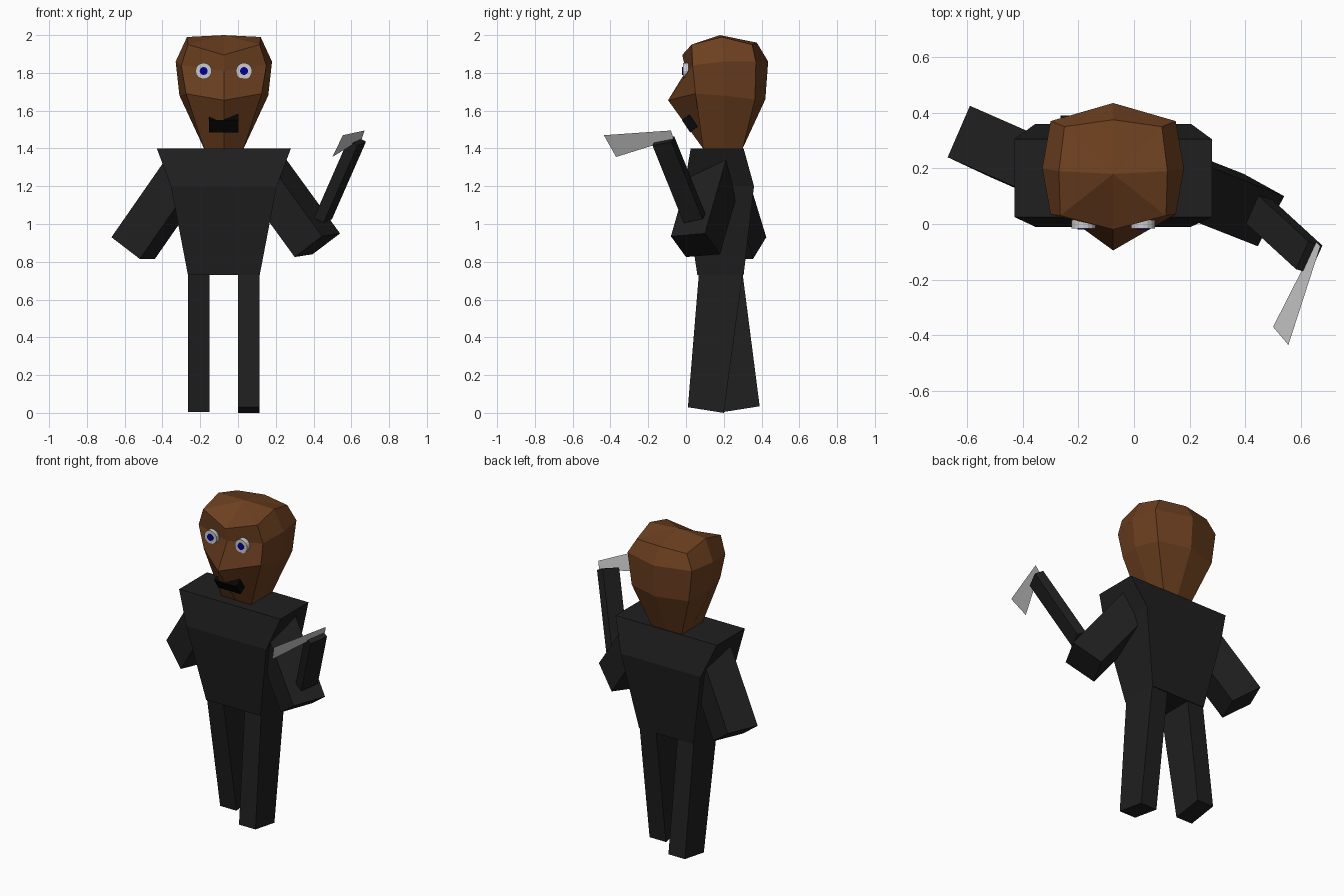
import bpy, bmesh
from mathutils import Vector as V

if "Cube" in bpy.data.objects:
    bpy.data.objects.remove(bpy.data.objects["Cube"])

CX = -0.075  # body centre line


def material(name, rgb):
    m = bpy.data.materials.new(name)
    m.diffuse_color = (*rgb, 1)
    m.use_nodes = True
    m.node_tree.nodes["Principled BSDF"].inputs["Base Color"].default_value = m.diffuse_color
    return m


BROWN = material("brown", (0.15, 0.05, 0.014))
BLACK = material("black", (0.014, 0.014, 0.015))
INK = material("ink", (0.002, 0.002, 0.002))
WHITE = material("white", (0.6, 0.6, 0.6))
BLUE = material("blue", (0.0, 0.0, 0.3))


def finish(name, bm, mat=None):
    bmesh.ops.recalc_face_normals(bm, faces=bm.faces)
    me = bpy.data.meshes.new(name)
    bm.to_mesh(me)
    bm.free()
    ob = bpy.data.objects.new(name, me)
    bpy.context.collection.objects.link(ob)
    if mat:
        me.materials.append(mat)
    return ob


def loft(name, rings, mat, apex=None):
    """Skin closed rings; the last end is a fan to apex if given."""
    bm = bmesh.new()
    vs = [[bm.verts.new(p) for p in r] for r in rings]
    n = len(vs[0])
    for a, b in zip(vs, vs[1:]):
        for i in range(n):
            j = (i + 1) % n
            bm.faces.new((a[i], a[j], b[j], b[i]))
    bm.faces.new(vs[0])
    if apex:
        top = bm.verts.new(apex)
        for i in range(n):
            bm.faces.new((vs[-1][i], vs[-1][(i + 1) % n], top))
    else:
        bm.faces.new(vs[-1])
    return finish(name, bm, mat)


def rect(x0, x1, y0, y1, z0, z1=None):
    """Rectangle ring; z0 at the front edge, z1 at the back edge."""
    z1 = z0 if z1 is None else z1
    return [(x0, y0, z0), (x1, y0, z0), (x1, y1, z1), (x0, y1, z1)]


def prism(name, corner, u, v, axis, mat):
    """Slanted box from a corner and three edge vectors."""
    c, u, v, axis = V(corner), V(u), V(v), V(axis)
    end = [c, c + u, c + u + v, c + v]
    return loft(name, [end, [p + axis for p in end]], mat)


# Head: half rings (front mid, front corner, side, back corner, back mid)
half = [
    [(0, .09, 1.4), (.105, .09, 1.4), (.105, .2, 1.4), (.105, .3, 1.4), (0, .3, 1.4)],
    [(0, -.095, 1.655), (.2, .05, 1.69), (.235, .2, 1.68), (.2, .365, 1.66), (0, .42, 1.66)],
    [(0, .0, 1.81), (.225, .035, 1.84), (.255, .2, 1.86), (.225, .37, 1.86), (0, .435, 1.86)],
    [(0, -.02, 1.895), (.19, .03, 1.95), (.195, .19, 1.99), (.175, .35, 1.95), (0, .375, 1.96)],
]
rings = [[(CX + x, y, z) for x, y, z in h] +
         [(CX - x, y, z) for x, y, z in h[3:0:-1]] for h in half]
loft("head", rings, BROWN, apex=(CX, .18, 2.0))


# Eyes: white disc with a blue pupil
def disc(name, x, y, r, mat):
    bpy.ops.mesh.primitive_cylinder_add(vertices=16, radius=r, depth=.03,
                                        location=(x, y, 1.81), rotation=(1.5708, 0, 0))
    ob = bpy.context.object
    ob.name = name
    ob.data.materials.append(mat)


for s in (-1, 1):
    disc("eye", CX + .107 * s, -.001, .043, WHITE)
    disc("pupil", CX + .107 * s, -.005, .021, BLUE)

# Mouth: slanted plate following the lower face
prism("mouth", (CX - .078, -.022, 1.55), (.156, 0, 0), (0, .044, -.065), (0, .04, .03), INK)

# Torso
loft("torso", [rect(CX - .19, CX + .19, .06, .305, .73),
               rect(CX - .28, CX + .28, -.01, .36, 1.2),
               rect(CX - .355, CX + .355, .025, .305, 1.4)], BLACK)

# Legs: one foot forward, one back
for name, x, foot in (("left_leg", -.265, (.2, .39, .005, .035)),
                      ("right_leg", 0, (.01, .2, .03, 0))):
    loft(name, [rect(x, x + .115, *foot), rect(x, x + .115, .068, .3, .735)], BLACK)

# Upper arms, from the lower end up into the shoulder
prism("left_arm", (-.67, .24, .93), (.08, .185, 0), (.15, -.07, -.115), (.285, -.125, .41), BLACK)
prism("right_arm", (.54, .10, .95), (-.095, -.18, -.015), (-.145, .08, -.11), (-.305, .12, .42), BLACK)

# Raised forearm
u, v = V((.045, .1, .02)), V((-.05, .015, .029))
prism("right_forearm", V((.45, .045, 1.03)) - (u + v) / 2, u, v, (.18, -.165, .41), BLACK)

# Blade: flat sheet
bm = bmesh.new()
bm.faces.new([bm.verts.new(p) for p in ((.67, -.08, 1.495), (.555, -.435, 1.47),
                                        (.5, -.37, 1.355), (.655, -.065, 1.45))])
finish("blade", bm)
